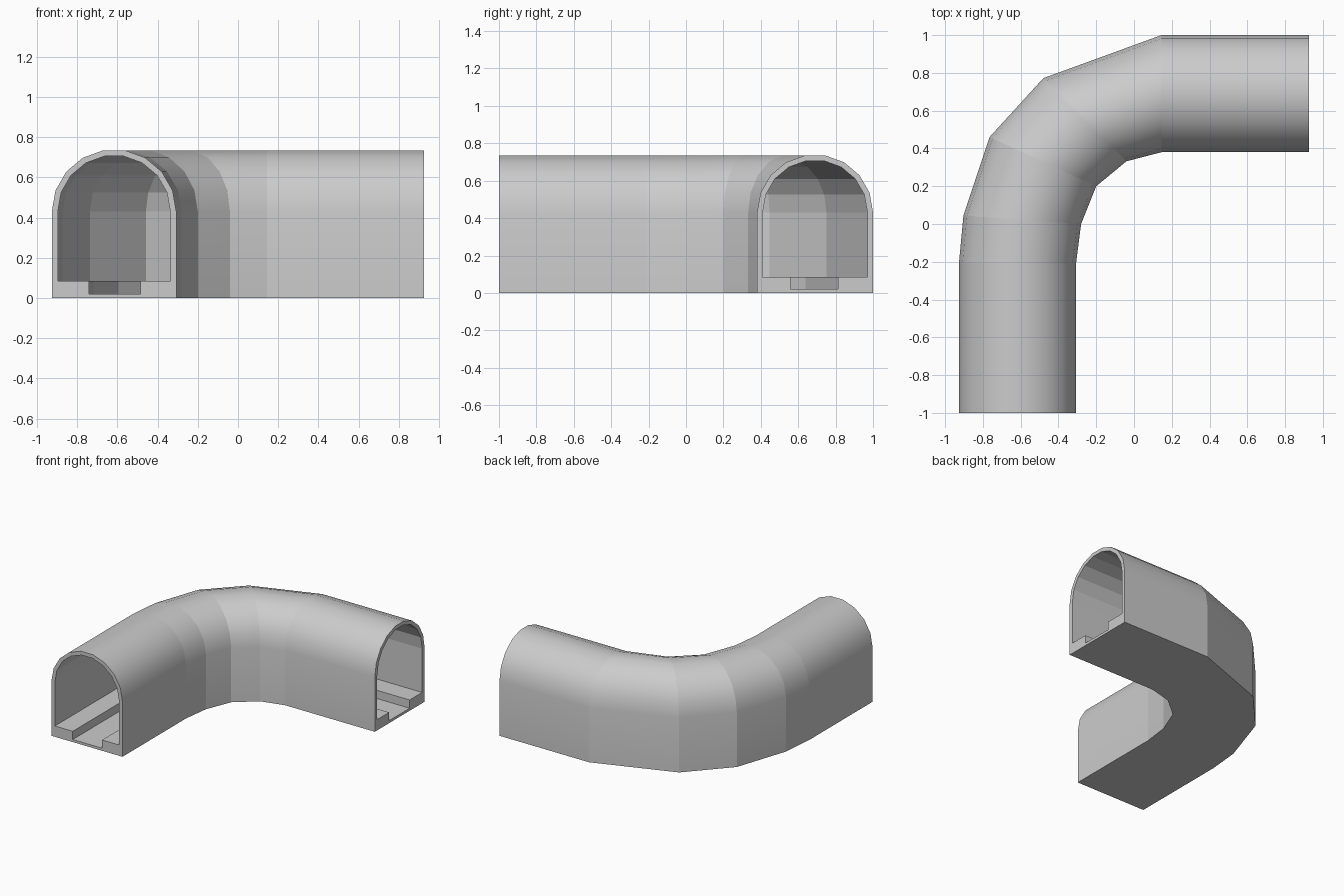
import bpy, bmesh
from math import cos, sin, pi

if "Cube" in bpy.data.objects:
    bpy.data.objects.remove(bpy.data.objects["Cube"])

# Plan of the bend: outer and inner wall corners at each station
outer_path = [(-.927, -1), (-.927, -.21), (-.903, .045), (-.765, .46),
              (-.48, .772), (.145, 1), (.927, 1)]
inner_path = [(-.307, -1), (-.307, -.21), (-.28, 0), (-.20, .20),
              (-.04, .332), (.145, .38), (.927, .38)]

W, SPRING, SEG = 0.62, 0.43, 9          # tunnel width, arch spring height, arch sides


def arch(r):
    """Half-round from the outer wall to the inner wall as (u, z)."""
    return [(0.5 - r * cos(pi * i / SEG) / W, SPRING + r * sin(pi * i / SEG))
            for i in range(SEG + 1)]


# Cross-section: outer shell, then the lining with a sunken floor channel
N = SEG + 1
shell = arch(0.31) + [(1, 0), (0, 0)]
t = 0.03 / W
lining = arch(0.28) + [(1 - t, .085), (.712, .085), (.712, .02),
                       (.30, .02), (.30, .085), (t, .085)]

bm = bmesh.new()


def ring(profile, a, b):
    return [bm.verts.new((a[0] + (b[0] - a[0]) * u, a[1] + (b[1] - a[1]) * u, z))
            for u, z in profile]


def sweep(profile, smooth_count):
    """Skin the profile along all stations; the first faces are smooth shaded."""
    rings = [ring(profile, a, b) for a, b in zip(outer_path, inner_path)]
    n = len(profile)
    for r0, r1 in zip(rings, rings[1:]):
        for i in range(n):
            j = (i + 1) % n
            f = bm.faces.new((r0[i], r0[j], r1[j], r1[i]))
            f.smooth = i < smooth_count or i == n - 1 and smooth_count > 0
    for r in rings:                      # mitre joints stay crisp
        for i in range(n):
            e = bm.edges.get((r[i], r[(i + 1) % n]))
            e.smooth = False
    return rings


shell_rings = sweep(shell, SEG + 1)
lining_rings = sweep(lining, 0)

# Bottom edges of the shell are crisp
for r0, r1 in zip(shell_rings, shell_rings[1:]):
    for k in (N, N + 1):
        bm.edges.get((r0[k], r1[k])).smooth = False
bm.faces.ensure_lookup_table()
for f in bm.faces:
    if all(v.co.z < 0.001 for v in f.verts):
        f.smooth = False

# End faces: arch rim, two wall ends and the channelled floor
for s in (0, -1):
    o, l = shell_rings[s], lining_rings[s]
    for i in range(SEG):
        bm.faces.new((o[i], o[i + 1], l[i + 1], l[i]))
    bm.faces.new((o[N - 1], o[N], l[N], l[N - 1]))
    bm.faces.new((o[N + 1], o[0], l[0], l[N + 5]))
    bm.faces.new([o[N + 1], o[N]] + l[N:N + 6])

bmesh.ops.recalc_face_normals(bm, faces=bm.faces)
mesh = bpy.data.meshes.new("curved_tunnel")
bm.to_mesh(mesh)
bm.free()
tunnel = bpy.data.objects.new("curved_tunnel", mesh)
bpy.context.collection.objects.link(tunnel)
